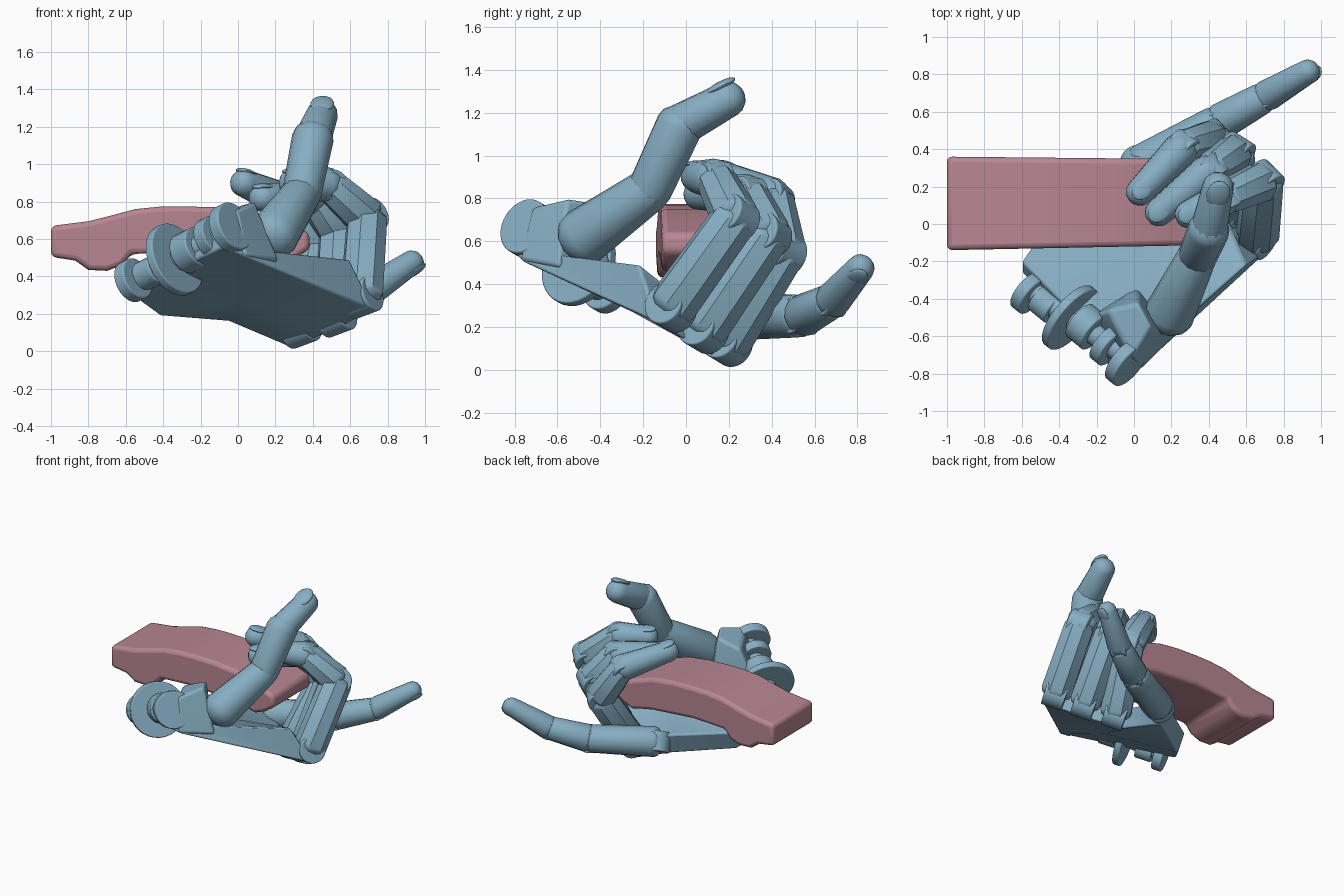
import bpy, bmesh, math
from mathutils import Vector, Matrix

if "Cube" in bpy.data.objects:
    bpy.data.objects.remove(bpy.data.objects["Cube"])


def material(name, rgb):
    m = bpy.data.materials.new(name)
    m.diffuse_color = (*rgb, 1)
    m.use_nodes = True
    m.node_tree.nodes["Principled BSDF"].inputs["Base Color"].default_value = m.diffuse_color
    return m


BLUE = material("blue_shell", (0.24, 0.42, 0.54))
PINK = material("pink_block", (0.48, 0.24, 0.29))


def finish(bm, name, mat=BLUE, angle=35, bevel=0):
    bmesh.ops.recalc_face_normals(bm, faces=bm.faces)
    me = bpy.data.meshes.new(name)
    bm.to_mesh(me)
    bm.free()
    ob = bpy.data.objects.new(name, me)
    bpy.context.collection.objects.link(ob)
    me.materials.append(mat)
    bpy.ops.object.select_all(action='DESELECT')
    ob.select_set(True)
    bpy.context.view_layer.objects.active = ob
    bpy.ops.object.shade_smooth_by_angle(angle=math.radians(angle))
    if bevel:
        b = ob.modifiers.new("bevel", 'BEVEL')
        b.width, b.segments = bevel, 3
        b.angle_limit = math.radians(40)
    return ob


def frame(d, side):
    """Rotation with z along d and x close to side."""
    z = d.normalized()
    y = z.cross(Vector(side)).normalized()
    x = y.cross(z)
    return Matrix((x, y, z)).transposed()


def capsule(name, p, q, r0, r1, sides=8, side=(0.8, -0.5, 0.3), cap=0.8):
    """Tapered rod with rounded ends from p to q."""
    p, q = Vector(p), Vector(q)
    L = (q - p).length
    R = frame(q - p, side)
    angles = (0.3, 0.7, 1.15, 1.57)
    rings = [(-cap * r0 * math.cos(a), r0 * math.sin(a)) for a in angles]
    rings += [(L + cap * r1 * math.cos(a), r1 * math.sin(a)) for a in reversed(angles)]
    bm = bmesh.new()
    loops = []
    for t, r in rings:
        loops.append([bm.verts.new(p + R @ Vector((
            r * math.cos((k + .5) * math.tau / sides),
            r * math.sin((k + .5) * math.tau / sides), t))) for k in range(sides)])
    for a, b in zip(loops, loops[1:]):
        for k in range(sides):
            j = (k + 1) % sides
            bm.faces.new((a[k], a[j], b[j], b[k]))
    bm.faces.new(loops[0])
    bm.faces.new(loops[-1])
    return finish(bm, name)


def disc(name, c, axis, r, width):
    """Hinge disc centred on c."""
    bm = bmesh.new()
    bmesh.ops.create_cone(bm, cap_ends=True, segments=32, radius1=r, radius2=r, depth=width)
    M = frame(Vector(axis), (0.3, 0.9, 0.2)).to_4x4()
    M.translation = Vector(c)
    bm.transform(M)
    finish(bm, name, bevel=0.008)


def nail(name, p, q, up, r):
    """Thin oval plate on the back of a fingertip."""
    p, q = Vector(p), Vector(q)
    d = (q - p).normalized()
    u = Vector(up)
    u = (u - d * u.dot(d)).normalized()
    bm = bmesh.new()
    bmesh.ops.create_uvsphere(bm, u_segments=20, v_segments=10, radius=1)
    M = Matrix((u * r * .25, u.cross(d) * r * .7, d * r * .9)).transposed().to_4x4()
    M.translation = q + u * r * .78 - d * r * .1
    bm.transform(M)
    finish(bm, name)


# Palm: underside outline and upper rim, joined by walls
under = [(-.6, -.26, .32), (-.42, -.02, .19), (-.05, .25, .16), (.28, .22, .02),
         (.5, .06, .1), (.73, -.13, .22), (.04, -.77, .51), (-.08, -.82, .56)]
rim = [(-.6, -.2, .42), (-.44, .03, .34), (-.04, .31, .32), (.26, .24, .18),
       (.46, .1, .24), (.6, -.22, .49), (.14, -.62, .54), (-.06, -.74, .68)]
bm = bmesh.new()
lo = [bm.verts.new(v) for v in under]
hi = [bm.verts.new(v) for v in rim]
lo_mid = bm.verts.new((.05, -.25, .27))
hi_mid = bm.verts.new((.05, -.15, .39))
for k in range(len(lo)):
    j = (k + 1) % len(lo)
    bm.faces.new((lo[k], lo[j], hi[j], hi[k]))
    bm.faces.new((lo[j], lo[k], lo_mid))
    bm.faces.new((hi[k], hi[j], hi_mid))
finish(bm, "palm", bevel=0.015)

# Heel of the hand, carrying the thumb
bm = bmesh.new()
for v in [(-.26, -.5, .45), (.04, -.78, .51), (.22, -.6, .48), (.02, -.33, .4),
          (-.14, -.46, .72), (-.01, -.72, .76), (.09, -.55, .8), (.02, -.42, .78)]:
    bm.verts.new(v)
bmesh.ops.convex_hull(bm, input=bm.verts)
finish(bm, "palm_heel", bevel=0.02)

# Wrist hinge: lobes and discs along one slanted axis
axis = Vector((.56, -.46, .28))
for k, (c, r, w) in enumerate([((-.56, -.37, .38), .115, .07), ((-.47, -.43, .42), .08, .12),
                               ((-.34, -.5, .49), .2, .05), ((-.25, -.55, .54), .11, .12),
                               ((-.14, -.65, .61), .11, .07), ((-.04, -.74, .66), .135, .07)]):
    disc(f"wrist_disc_{k}", c, axis, r, w)
capsule("wrist_core", (-.54, -.36, .39), (-.05, -.7, .64), .06, .06, 16)

# Fingers: joint points and nail direction
fingers = {
    "little": ([(.66, -.07, .29), (.69, .23, .71), (.49, .14, .89), (.29, .05, .9)], (0, 0, 1)),
    "ring": ([(.52, .08, .19), (.54, .38, .63), (.41, .29, .82), (.13, .06, .82)], (0, 0, 1)),
    "middle": ([(.33, .19, .13), (.42, .45, .55), (.26, .41, .8), (.03, .17, .9)], (0, 0, 1)),
    "index": ([(.03, .31, .25), (.45, .54, .25), (.7, .68, .32), (.93, .815, .475)],
              (.75, -.1, -.6)),
}
for name, (pts, up) in fingers.items():
    straight = name == "index"
    side = (.2, -.5, .9) if straight else (.8, -.5, .3)
    radii = (.11, .1, .085, .066) if straight else (.118, .112, .095, .075)
    sides = 14 if straight else 8
    for k, part in enumerate(("base", "middle", "tip")):
        p, q = Vector(pts[k]), Vector(pts[k + 1])
        g = (q - p).normalized() * .02
        capsule(f"{name}_finger_{part}", p + g, q - g * (k < 2), radii[k], radii[k + 1],
                14 if k == 2 else sides, side, cap=.95 if k == 2 else .55)
        hinge = Vector(side) if k == 0 else (p - Vector(pts[k - 1])).cross(q - p)
        disc(f"{name}_finger_hinge_{k}", p, hinge, radii[k] * .85, radii[k] * 1.3)
    nail(f"{name}_nail", pts[2], pts[3], up, radii[3])

# Thumb
th = [(.19, -.48, .62), (.34, -.17, .84), (.4, -.03, 1.14), (.45, .2, 1.265)]
tr = [(.135, .105), (.105, .112), (.1, .085)]
for k, part in enumerate(("base", "middle", "tip")):
    capsule(f"thumb_{part}", th[k], th[k + 1], *tr[k], 14, (1, -.2, 0), cap=(.8, .8, .9)[k])
nail("thumb_nail", th[2], th[3], (.05, -.4, .9), .09)

# Held block: arched side profile with small feet, extruded across
prof = [(-1, .67), (-.8, .695), (-.68, .725), (-.55, .76), (-.42, .773), (-.3, .775),
        (-.12, .77), (.05, .75), (.2, .7), (.38, .635), (.385, .55), (.3, .49), (.22, .46),
        (.15, .48), (.05, .5), (-.3, .53), (-.57, .52), (-.62, .46), (-.7, .43),
        (-.8, .435), (-.87, .485), (-1, .505)]
bm = bmesh.new()
a = [bm.verts.new((x, -.14 + .02 * (x + 1), z)) for x, z in prof]
c = [bm.verts.new((x, .36 - .01 * (x + 1), z)) for x, z in prof]
bm.faces.new(a)
bm.faces.new(c)
for k in range(len(prof)):
    j = (k + 1) % len(prof)
    bm.faces.new((a[k], a[j], c[j], c[k]))
finish(bm, "held_block", PINK, 50, bevel=0.028)
